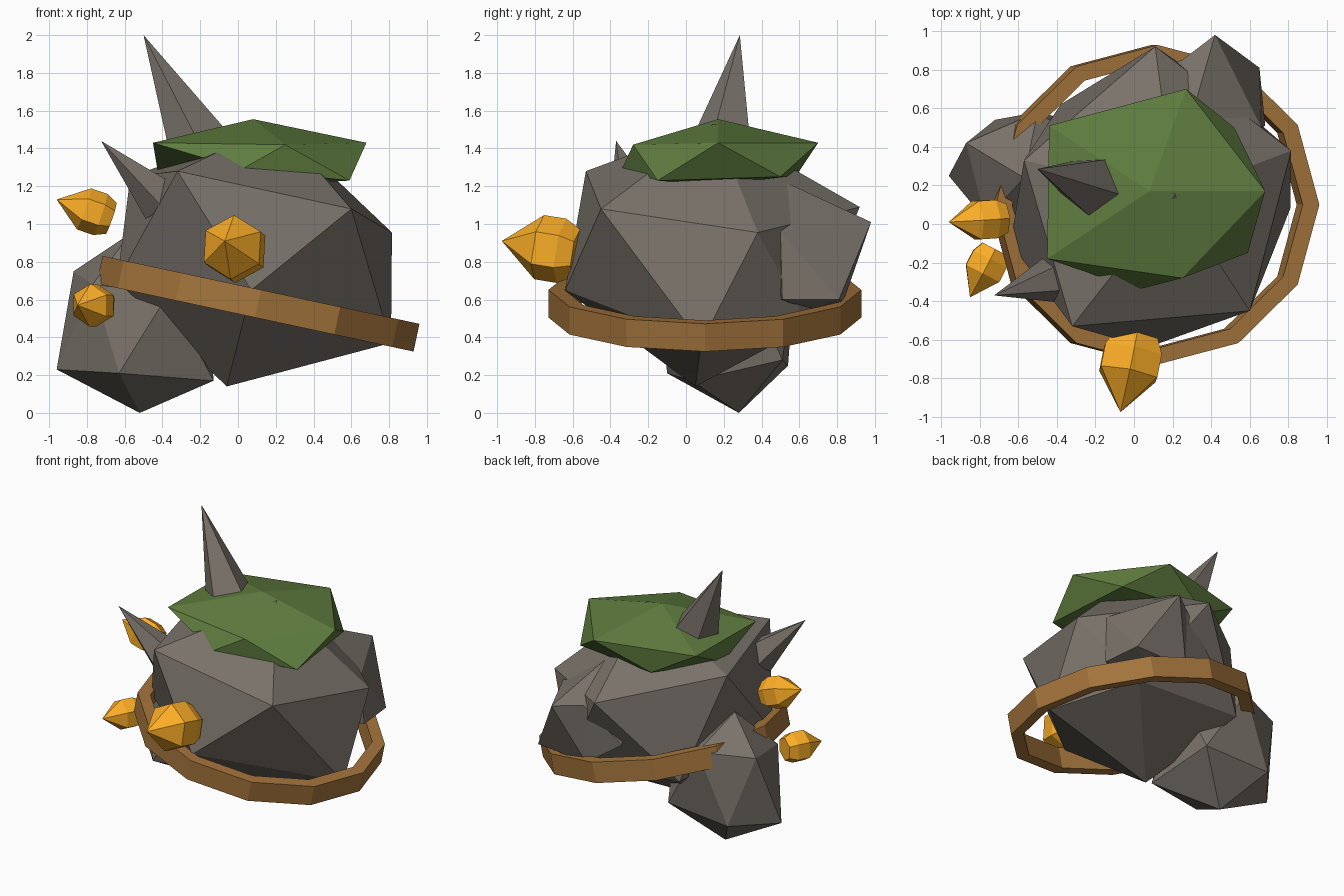
import bpy
from math import cos, sin, pi, radians
from mathutils import Vector, Matrix

if "Cube" in bpy.data.objects:
    bpy.data.objects.remove(bpy.data.objects["Cube"])


def material(name, rgb):
    m = bpy.data.materials.new(name)
    m.diffuse_color = (*rgb, 1)
    m.use_nodes = True
    m.node_tree.nodes["Principled BSDF"].inputs["Base Color"].default_value = m.diffuse_color
    return m


STONE = material("stone", (0.19, 0.168, 0.143))
MOSS = material("moss", (0.115, 0.205, 0.05))
AMBER = material("amber", (0.97, 0.42, 0.02))
LEATHER = material("leather", (0.37, 0.175, 0.045))


def mesh_object(name, verts, faces, mat):
    me = bpy.data.meshes.new(name)
    me.from_pydata([tuple(v) for v in verts], [], faces)
    me.materials.append(mat)
    ob = bpy.data.objects.new(name, me)
    bpy.context.collection.objects.link(ob)
    return ob


def boulder(name, top, upper, lower, bottom, mat):
    """Irregular icosahedron: two poles and two rings of five, counter-clockwise."""
    faces = []
    for i in range(5):
        j = (i + 1) % 5
        u, un, l, ln = 1 + i, 1 + j, 6 + i, 6 + j
        faces += [(0, u, un), (u, l, un), (un, l, ln), (11, ln, l)]
    return mesh_object(name, [top] + upper + lower + [bottom], faces, mat)


def spindle(name, base, tip, profile, sides, mat, turn=0):
    """Lathe (fraction along axis, radius) rings from base, closing at the tip."""
    base, tip = Vector(base), Vector(tip)
    axis = tip - base
    q = axis.to_track_quat('Z', 'Y')
    verts, faces, n = [], [], sides
    for t, r in profile:
        for i in range(n):
            a = 2 * pi * i / n + turn
            verts.append(base + axis * t + q @ Vector((r * cos(a), r * sin(a), 0)))
    verts.append(tip)
    last = (len(profile) - 1) * n
    faces.append(tuple(reversed(range(n))))
    for i in range(n):
        j = (i + 1) % n
        for k in range(0, last, n):
            faces.append((k + i, k + j, k + n + j, k + n + i))
        faces.append((last + i, last + j, len(verts) - 1))
    return mesh_object(name, verts, faces, mat)


# Main boulder
boulder("main_rock", (0.21, 0.15, 1.53),
        [(-0.32, -0.53, 1.28), (0.60, -0.45, 1.08), (0.815, 0.38, 0.955),
         (0.11, 0.92, 1.09), (-0.57, 0.33, 1.25)],
        [(0.07, -0.64, 0.65), (0.81, 0.08, 0.37), (0.50, 0.65, 0.46),
         (-0.38, 0.62, 0.52), (-0.64, -0.10, 0.70)],
        (-0.06, 0.05, 0.14), STONE)

# Lower left rock
boulder("lower_rock", (-0.57, 0.24, 0.95),
        [(-0.87, 0.42, 0.75), (-0.77, 0.02, 0.68), (-0.37, -0.14, 0.63),
         (-0.15, 0.35, 0.65), (-0.50, 0.58, 0.76)],
        [(-0.96, 0.25, 0.23), (-0.63, -0.10, 0.21), (-0.13, 0.03, 0.17),
         (-0.21, 0.51, 0.28), (-0.72, 0.54, 0.25)],
        (-0.52, 0.28, 0.0), STONE)

# Back right rock
boulder("back_rock", (0.29, 0.53, 1.22),
        [(0.66, 0.50, 0.96), (0.42, 0.98, 1.01), (0.25, 0.85, 1.01),
         (0.10, 0.60, 1.00), (0.35, 0.42, 1.00)],
        [(0.65, 0.81, 0.60), (0.24, 0.83, 0.58), (-0.02, 0.78, 0.76),
         (0.28, 0.45, 0.60), (0.68, 0.51, 0.60)],
        (0.42, 0.66, 0.54), STONE)

# Moss cap
boulder("moss_cap", (0.08, 0.17, 1.555),
        [(-0.45, -0.18, 1.43), (0.25, -0.28, 1.42), (0.68, 0.17, 1.43),
         (0.27, 0.70, 1.43), (-0.44, 0.51, 1.43)],
        [(0.02, -0.34, 1.29), (0.59, -0.15, 1.23), (0.52, 0.50, 1.25),
         (-0.12, 0.58, 1.25), (-0.42, 0.17, 1.25)],
        (0.10, 0.17, 1.20), MOSS)

# Stone spikes
spindle("tall_spike", (-0.17, 0.185, 1.34), (-0.50, 0.285, 2.0), [(0, 0.195)], 5, STONE, 0.3)
spindle("side_spike", (-0.40, -0.28, 1.12), (-0.725, -0.37, 1.44), [(0, 0.13)], 5, STONE, 0.9)

# Amber crystals
for i, (base, tip, r) in enumerate([
        ((0.01, -0.58, 0.845), (-0.07, -0.975, 0.91), 0.172),
        ((-0.67, 0.03, 1.03), (-0.96, 0.01, 1.13), 0.115),
        ((-0.72, -0.13, 0.57), (-0.85, -0.38, 0.57), 0.112)]):
    spindle(f"crystal_{i + 1}", base, tip,
            [(0.0, r * 0.75), (0.2, r), (0.5, r)], 6, AMBER, 0.5)

# Tilted twelve-sided strap
N = 12
tilt = Matrix.Translation((0.106, 0.10, 0.578)) @ Matrix.Rotation(radians(12.1), 4, 'Y')
section = [(0.858, -0.075), (0.858, 0.075), (0.77, 0.075), (0.77, -0.075)]
verts = [tilt @ Vector((r * cos(2 * pi * i / N), 0.965 * r * sin(2 * pi * i / N), z))
         for i in range(N) for r, z in section]
faces = [(4 * i + k, 4 * ((i + 1) % N) + k,
          4 * ((i + 1) % N) + (k + 1) % 4, 4 * i + (k + 1) % 4)
         for i in range(N) for k in range(4)]
mesh_object("strap", verts, faces, LEATHER)
